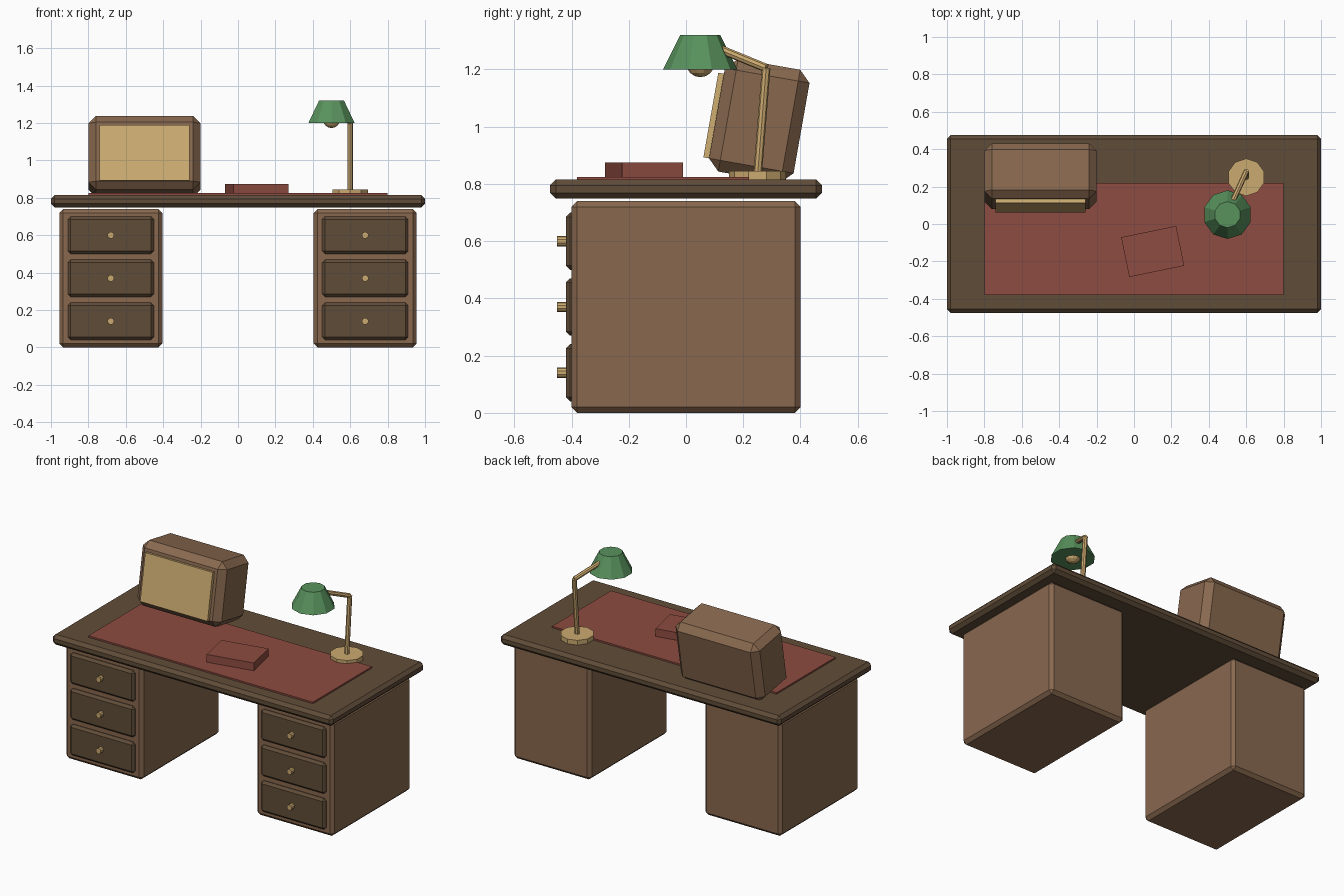
import bpy, math
from mathutils import Vector, Matrix

cube = bpy.data.objects.get("Cube")
if cube:
    bpy.data.objects.remove(cube, do_unlink=True)


def material(name, rgb):
    m = bpy.data.materials.new(name)
    m.use_nodes = True
    m.diffuse_color = (*rgb, 1)
    m.node_tree.nodes["Principled BSDF"].inputs["Base Color"].default_value = (*rgb, 1)
    return m


WOOD = material("mid brown wood", (0.25, 0.14, 0.078))
DARK = material("dark brown wood", (0.118, 0.073, 0.04))
RED = material("red leather", (0.27, 0.072, 0.052))
BRASS = material("brass", (0.60, 0.40, 0.16))
SCREEN = material("amber screen", (0.62, 0.42, 0.17))
GREEN = material("green shade", (0.10, 0.29, 0.11))


def finish(name, mat):
    ob = bpy.context.object
    ob.name = name
    ob.data.materials.append(mat)
    return ob


def box(name, loc, size, mat, bevel=0, rot=(0, 0, 0)):
    bpy.ops.mesh.primitive_cube_add(size=1, location=loc, rotation=rot)
    ob = finish(name, mat)
    ob.data.transform(Matrix.Diagonal((*size, 1)))
    if bevel:
        mod = ob.modifiers.new("chamfer", "BEVEL")
        mod.width, mod.segments = bevel, 1
    return ob


def rod(name, a, b, r1, mat, r2=None, sides=10):
    a, b = Vector(a), Vector(b)
    d = b - a
    bpy.ops.mesh.primitive_cone_add(vertices=sides, radius1=r1, radius2=r1 if r2 is None else r2,
                                    depth=d.length, location=(a + b) / 2)
    ob = finish(name, mat)
    if abs(d.x) + abs(d.y) > 1e-6:
        ob.rotation_euler = d.to_track_quat("Z", "Y").to_euler()
    return ob


# Desk top and writing mat
box("desk_top", (0, 0, 0.782), (2, 0.95, 0.066), DARK, 0.02)
box("writing_mat", (0, -0.08, 0.819), (1.6, 0.6, 0.012), RED)

# Pedestals with three drawers each
for side, x in (("left", 0.68), ("right", -0.68)):
    box(f"{side}_pedestal", (x, 0, 0.37), (0.55, 0.8, 0.74), WOOD, 0.02)
    for i in range(3):
        z = 0.14 + 0.23 * i
        box(f"{side}_drawer_{i + 1}", (x, -0.4, z), (0.46, 0.04, 0.2), DARK, 0.015)
        rod(f"{side}_knob_{i + 1}", (x, -0.41, z), (x, -0.45, z), 0.018, BRASS)

# Book lying on the mat
box("book", (0.1, -0.147, 0.849), (0.3, 0.217, 0.052), RED, rot=(0, 0, math.radians(11.6)))

# Tilted monitor; the screen plate follows its frame
tilt = math.radians(-10)
centre = Vector((-0.5, 0.256, 1.021))
box("monitor_case", centre, (0.6, 0.3, 0.4), WOOD, 0.04, (tilt, 0, 0))
offset = Matrix.Rotation(tilt, 3, "X") @ Vector((0, -0.16, -0.01))
box("monitor_screen", centre + offset, (0.48, 0.02, 0.3), SCREEN, rot=(tilt, 0, 0))

# Desk lamp
elbow = (0.6, 0.28, 1.205)
rod("lamp_base", (0.6, 0.25, 0.815), (0.6, 0.25, 0.845), 0.1, BRASS)
rod("lamp_post", (0.6, 0.25, 0.83), elbow, 0.015, BRASS, sides=8)
rod("lamp_arm", elbow, (0.5, 0.06, 1.295), 0.015, BRASS, sides=8)
rod("lamp_shade", (0.5, 0.05, 1.2), (0.5, 0.05, 1.32), 0.13, GREEN, 0.07)
bpy.ops.mesh.primitive_uv_sphere_add(segments=10, ring_count=8, radius=0.05, location=(0.5, 0.05, 1.223))
finish("lamp_bulb", BRASS)
